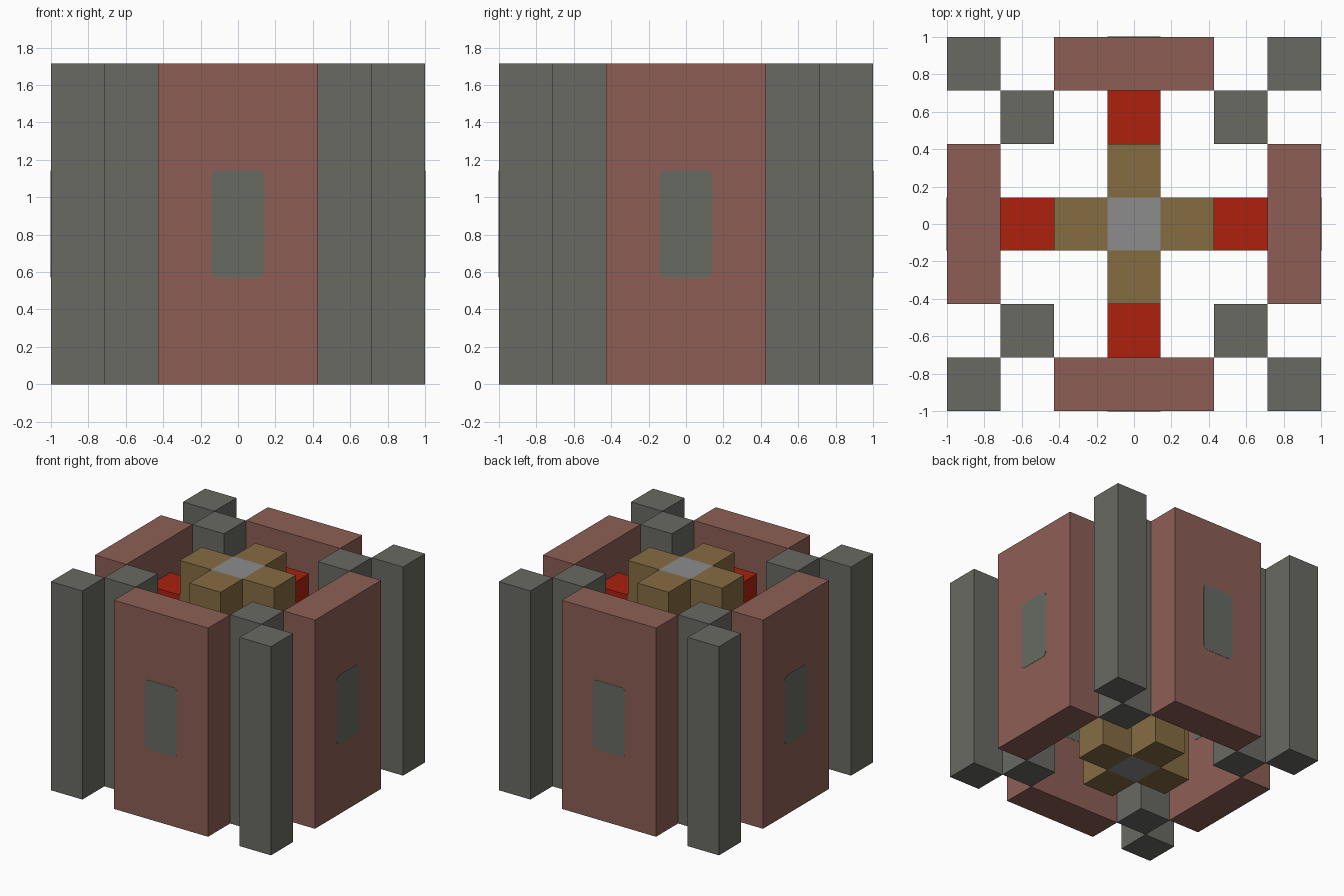
import bpy
import bmesh
from mathutils import Matrix
from math import pi

cube = bpy.data.objects.get("Cube")
if cube:
    bpy.data.objects.remove(cube, do_unlink=True)

U = 2 / 7          # block unit
H = 6 * U          # full height


def material(name, rgb):
    linear = [((c / 255 + 0.055) / 1.055) ** 2.4 * 1.08 for c in rgb]
    mat = bpy.data.materials.new(name)
    mat.use_nodes = True
    mat.diffuse_color = (*linear, 1)
    mat.node_tree.nodes["Principled BSDF"].inputs["Base Color"].default_value = (*linear, 1)
    return mat


stone = material("dark grey stone", (101, 102, 95))
clay = material("dusty brown", (136, 91, 82))
glass = material("grey green window", (99, 103, 95))
gold = material("dull gold", (129, 104, 64))
red = material("bright red", (166, 32, 14))
steel = material("light grey", (135, 135, 135))


def block(name, mat, x, y, z0, z1, sx=U, sy=U, turn=0, rounding=0):
    """Box between two heights, turned about the model's vertical axis."""
    bm = bmesh.new()
    bmesh.ops.create_cube(bm, size=1)
    bmesh.ops.scale(bm, vec=(sx, sy, z1 - z0), verts=bm.verts)
    if rounding:
        # Round only the edges that run through the thickness
        edges = [e for e in bm.edges
                 if abs(e.verts[0].co.y - e.verts[1].co.y) > sy / 2]
        bmesh.ops.bevel(bm, geom=edges, offset=rounding, segments=4,
                        profile=0.5, affect='EDGES')
    bmesh.ops.translate(bm, vec=(x, y, (z0 + z1) / 2), verts=bm.verts)
    bmesh.ops.rotate(bm, cent=(0, 0, 0), matrix=Matrix.Rotation(turn, 3, 'Z'),
                     verts=bm.verts)
    mesh = bpy.data.meshes.new(name)
    bm.to_mesh(mesh)
    bm.free()
    mesh.materials.append(mat)
    obj = bpy.data.objects.new(name, mesh)
    bpy.context.collection.objects.link(obj)
    return obj


# Central column
block("core_column", steel, 0, 0, 0, H)

# Each side repeats by a quarter turn
for i, side in enumerate(("front", "left", "back", "right")):
    a = i * pi / 2
    block(side + "_wall", clay, 0, -3 * U, 0, H, sx=3 * U, turn=a)
    # Window set through the wall, showing on both faces
    block(side + "_window", glass, 0, -3 * U, 2 * U, 4 * U,
          sy=U + 0.004, turn=a, rounding=0.035)
    block(side + "_core_arm", gold, 0, -U, 0, H, turn=a)
    block(side + "_red_link", red, 0, -2 * U, 4 * U, 5 * U, turn=a)
    # Corner posts, outer and inner
    block(side + "_outer_post", stone, 3 * U, -3 * U, 0, H, turn=a)
    block(side + "_inner_post", stone, 2 * U, -2 * U, 0, H, turn=a)
